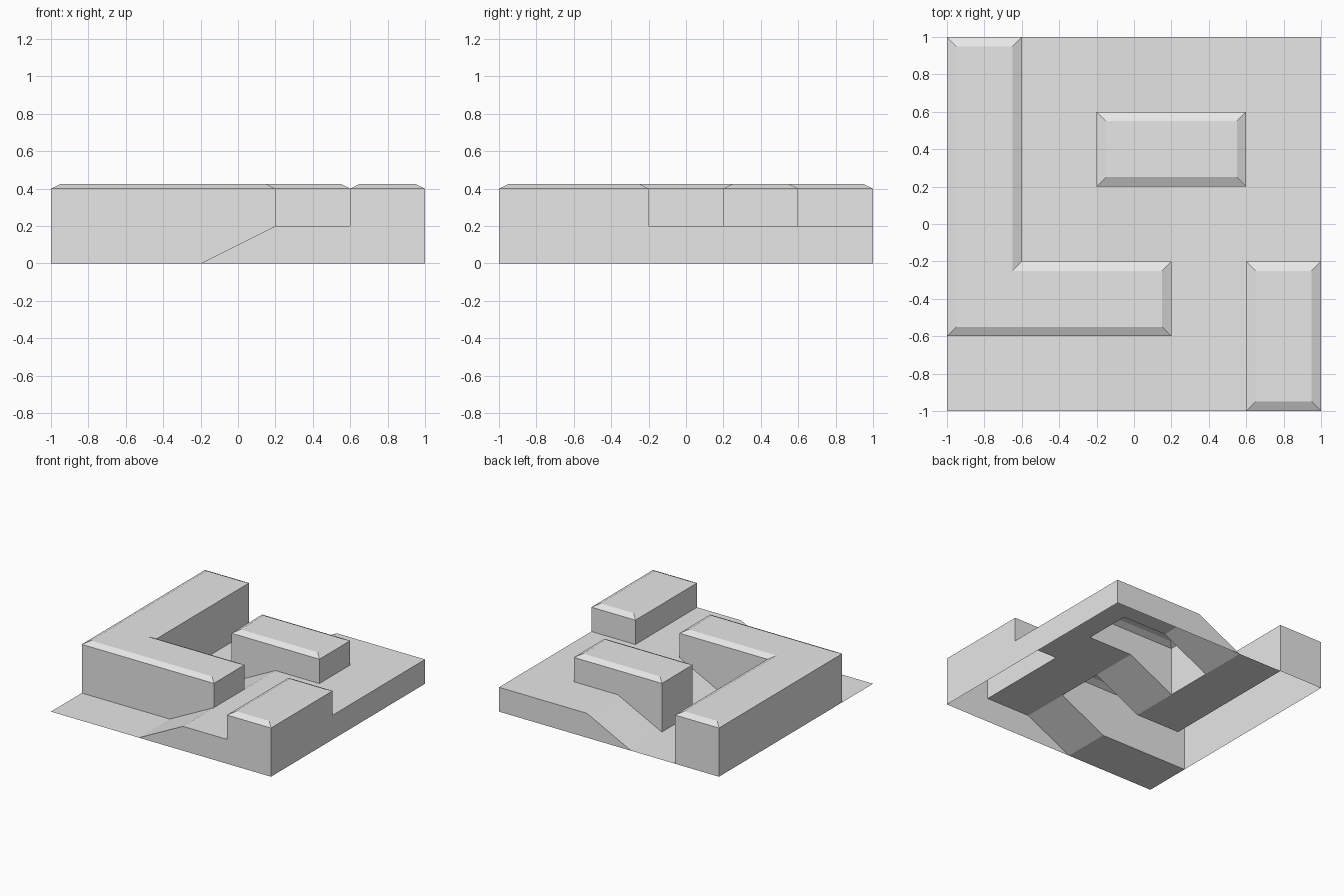
import bpy, bmesh
from mathutils import Vector

if "Cube" in bpy.data.objects:
    bpy.data.objects.remove(bpy.data.objects["Cube"])

CELL = 0.4      # tile size
WALL = 0.4      # height where the top bevel starts
BEVEL = 0.05    # inset of the top bevel
RISE = 0.025    # height of the top bevel

stone = bpy.data.materials.new("light_grey")
stone.diffuse_color = (0.8, 0.8, 0.8, 1)
stone.use_nodes = True
stone.node_tree.nodes["Principled BSDF"].inputs["Base Color"].default_value = (0.8, 0.8, 0.8, 1)

# Raised blocks as counter-clockwise outlines in grid lines 0 to 5
BLOCKS = {
    "corner_wall": [(0, 1), (3, 1), (3, 2), (1, 2), (1, 5), (0, 5)],
    "middle_block": [(2, 3), (4, 3), (4, 4), (2, 4)],
    "front_block": [(4, 0), (5, 0), (5, 2), (4, 2)],
}


def pos(p):
    return Vector((p[0] * CELL - 1, p[1] * CELL - 1, 0))


def floor_height(p):
    """Low ground, one ramp column, then high ground."""
    return 0.2 * min(max(p[0] - 2, 0), 1)


def on_rim(a, b):
    return any(a[k] == b[k] and a[k] in (0, 5) for k in (0, 1))


def unit_steps(a, b):
    """Split a grid edge into single-tile edges."""
    n = max(abs(b[0] - a[0]), abs(b[1] - a[1]))
    pts = [(a[0] + (b[0] - a[0]) * i // n, a[1] + (b[1] - a[1]) * i // n) for i in range(n + 1)]
    return zip(pts, pts[1:])


def add_face(bm, points):
    unique = []
    for p in points:
        if all((p - q).length > 1e-5 for q in unique):
            unique.append(p)
    if len(unique) > 2:
        bm.faces.new([bm.verts.new(p) for p in unique])


def at(p, z):
    return pos(p) + Vector((0, 0, z))


def finish(bm, name):
    bmesh.ops.remove_doubles(bm, verts=bm.verts, dist=1e-4)
    mesh = bpy.data.meshes.new(name)
    bm.to_mesh(mesh)
    bm.free()
    mesh.materials.append(stone)
    bpy.context.collection.objects.link(bpy.data.objects.new(name, mesh))


def build_block(name, outline):
    bm = bmesh.new()
    n = len(outline)
    # Inset the outline for the bevelled top
    normals = []
    for i in range(n):
        d = (pos(outline[(i + 1) % n]) - pos(outline[i])).normalized()
        normals.append(Vector((d.y, -d.x, 0)))
    top = [at(p, WALL + RISE) - BEVEL * (normals[i - 1] + normals[i])
           for i, p in enumerate(outline)]
    add_face(bm, top)
    for i in range(n):
        a, b = outline[i], outline[(i + 1) % n]
        add_face(bm, [at(a, WALL), at(b, WALL), top[(i + 1) % n], top[i]])
        # Sides reach the ground, or the base along the outer rim
        for p, q in unit_steps(a, b):
            rim = on_rim(p, q)
            zp, zq = (0, 0) if rim else (floor_height(p), floor_height(q))
            add_face(bm, [at(p, zp), at(q, zq), at(q, WALL), at(p, WALL)])
    finish(bm, name)


def covered(i, j):
    """True where a tile centre lies inside a block outline."""
    x, y = i + 0.5, j + 0.5
    for outline in BLOCKS.values():
        hits = 0
        for a, b in zip(outline, outline[1:] + outline[:1]):
            if a[0] == b[0] and a[0] > x and min(a[1], b[1]) < y < max(a[1], b[1]):
                hits += 1
        if hits % 2:
            return True
    return False


def build_ground():
    # Open-bottomed floor tiles with a skirt along the outer rim
    bm = bmesh.new()
    for i in range(5):
        for j in range(5):
            if covered(i, j):
                continue
            ring = [(i, j), (i + 1, j), (i + 1, j + 1), (i, j + 1)]
            add_face(bm, [at(p, floor_height(p)) for p in ring])
            for p, q in zip(ring, ring[1:] + ring[:1]):
                if on_rim(p, q):
                    add_face(bm, [at(p, 0), at(q, 0), at(q, floor_height(q)), at(p, floor_height(p))])
    finish(bm, "ground")


build_ground()
for block_name, block_outline in BLOCKS.items():
    build_block(block_name, block_outline)
